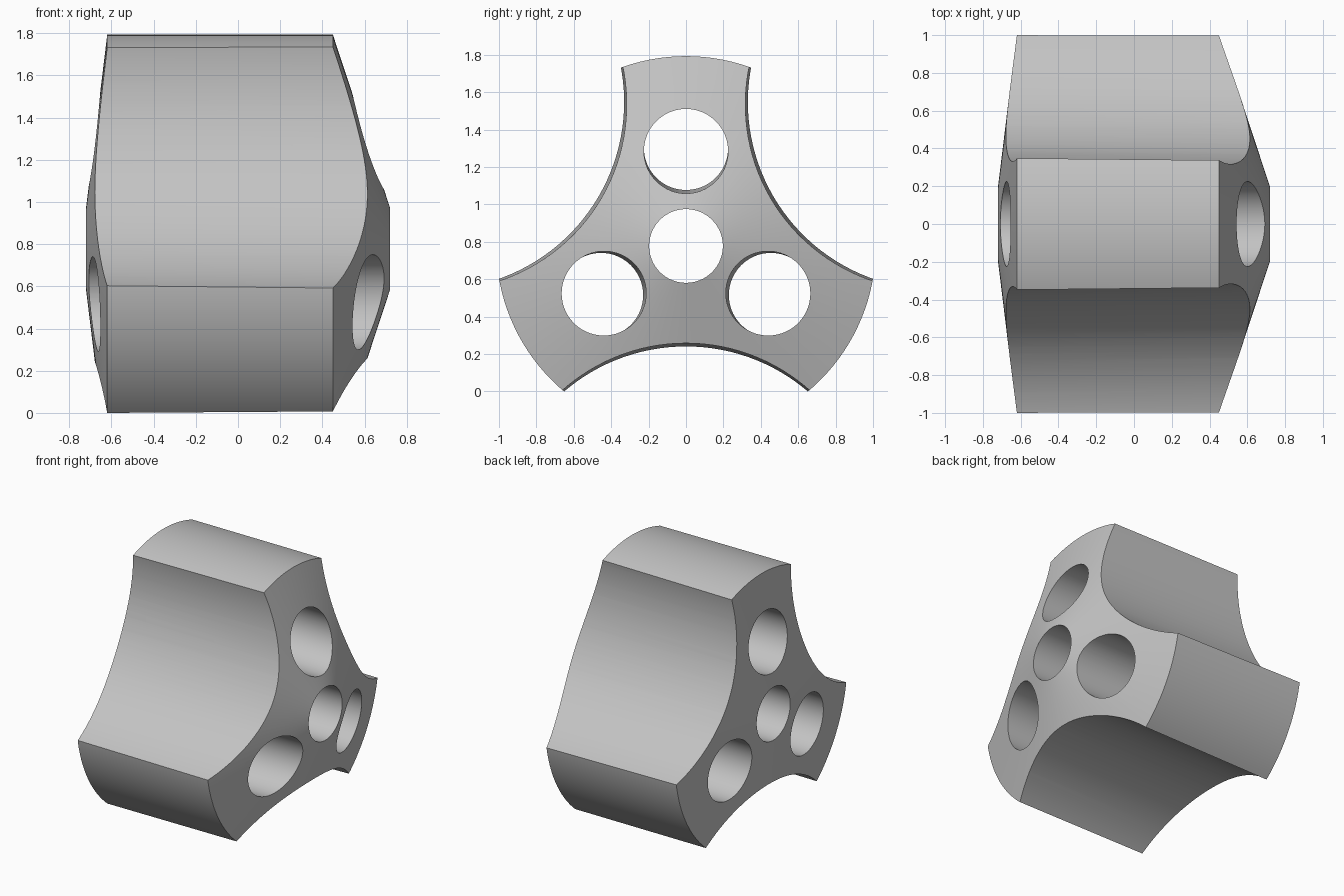
import bpy
import bmesh
from math import pi, radians
from mathutils import Matrix, Vector

cube = bpy.data.objects.get("Cube")
if cube:
    bpy.data.objects.remove(cube, do_unlink=True)

AXIS = Matrix.Translation((0, 0, 0.778))   # the hub turns about the x direction
TILT = Matrix.Rotation(0.0135, 4, 'Y')     # cuts lean slightly toward the axis
SEGMENTS = 128

grey = bpy.data.materials.new("plain grey")
grey.use_nodes = True
grey.diffuse_color = (0.55, 0.55, 0.55, 1)
grey.node_tree.nodes["Principled BSDF"].inputs["Base Color"].default_value = grey.diffuse_color


def add_object(name, bm):
    bmesh.ops.recalc_face_normals(bm, faces=bm.faces)
    mesh = bpy.data.meshes.new(name)
    bm.to_mesh(mesh)
    bm.free()
    mesh.materials.append(grey)
    obj = bpy.data.objects.new(name, mesh)
    bpy.context.collection.objects.link(obj)
    return obj


def cutter(name, angle, distance, radius):
    """Long cylinder beside the axis, turned round it by an angle."""
    place = (AXIS @ Matrix.Rotation(angle, 4, 'X')
             @ Matrix.Translation((0, 0, distance))
             @ TILT @ Matrix.Rotation(pi / 2, 4, 'Y'))
    bm = bmesh.new()
    bmesh.ops.create_cone(bm, cap_ends=True, segments=SEGMENTS,
                          radius1=radius, radius2=radius, depth=3, matrix=place)
    obj = add_object(name, bm)
    obj.hide_render = True
    return obj


# Turned body: coned ends, round rim and central bore
profile = [(-0.72, 0.197), (-0.62, 1.015), (0.45, 1.015), (0.72, 0.197)]
bm = bmesh.new()
ring = [bm.verts.new((x, 0, r)) for x, r in profile]
edges = [bm.edges.new((ring[i], ring[(i + 1) % 4])) for i in range(4)]
bmesh.ops.spin(bm, geom=ring + edges, cent=Vector(), axis=(1, 0, 0),
               angle=2 * pi, steps=SEGMENTS, use_merge=True)
bmesh.ops.remove_doubles(bm, verts=bm.verts, dist=0.0001)
bm.transform(AXIS)
hub = add_object("three_lobed_hub", bm)

# Three flutes between the lobes, one bore through each lobe
cutters = []
for k in range(3):
    turn = radians(120 * k)
    cutters.append(cutter("flute_cutter", turn + pi, 1.528, 1.0))
    cutters.append(cutter("bore_cutter", turn, 0.515, 0.225))

bpy.context.view_layer.objects.active = hub
for tool in cutters:
    cut = hub.modifiers.new("cut", 'BOOLEAN')
    cut.operation = 'DIFFERENCE'
    cut.solver = 'EXACT'
    cut.object = tool
    bpy.ops.object.modifier_apply(modifier=cut.name)
for tool in cutters:
    bpy.data.objects.remove(tool, do_unlink=True)

# Smooth curved walls with crisp rims
for obj in bpy.context.selected_objects:
    obj.select_set(False)
hub.select_set(True)
bpy.ops.object.shade_smooth_by_angle(angle=radians(30))
